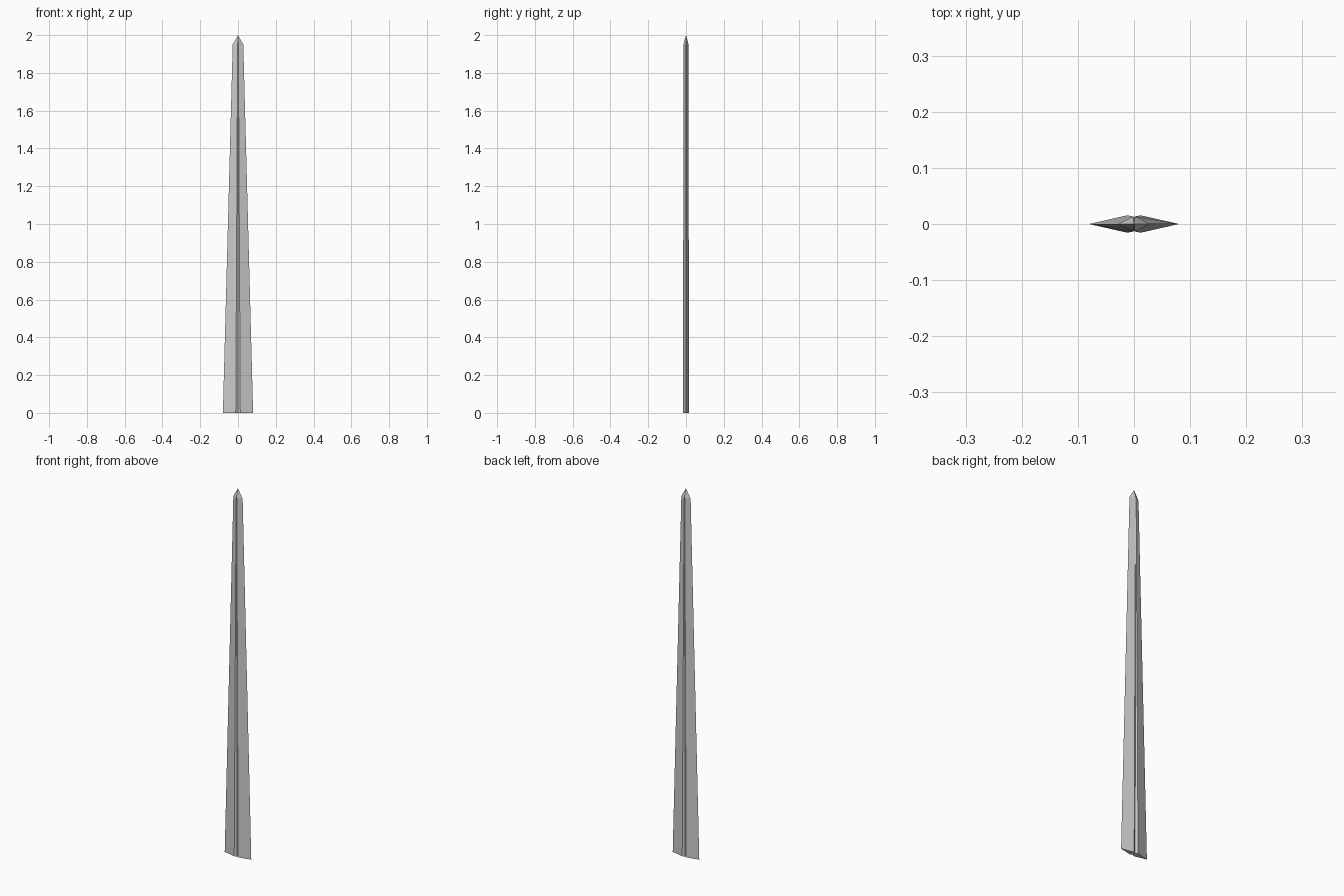
import bpy, bmesh

if "Cube" in bpy.data.objects:
    bpy.data.objects.remove(bpy.data.objects["Cube"])

# Blade rings: height, half width, ridge x, ridge y, fuller floor y
RINGS = [(0.0, 0.08, 0.012, 0.0155, 0.0085),
         (1.95, 0.028, 0.002, 0.0135, 0.0125)]

bm = bmesh.new()


def ring(z, w, rx, ry, fy):
    # Diamond section with a V-shaped fuller on both faces
    pts = [(-w, 0), (-rx, -ry), (0, -fy), (rx, -ry),
           (w, 0), (rx, ry), (0, fy), (-rx, ry)]
    return [bm.verts.new((x, y, z)) for x, y in pts]


base, shoulder = [ring(*r) for r in RINGS]
tip = bm.verts.new((0, 0, 2.0))

# Sides, point and underside
for i in range(8):
    j = (i + 1) % 8
    bm.faces.new((base[i], base[j], shoulder[j], shoulder[i]))
    bm.faces.new((shoulder[i], shoulder[j], tip))
bm.faces.new(base[::-1])
bmesh.ops.recalc_face_normals(bm, faces=bm.faces)

mesh = bpy.data.meshes.new("sword_blade")
bm.to_mesh(mesh)
bm.free()
blade = bpy.data.objects.new("sword_blade", mesh)
bpy.context.collection.objects.link(blade)
